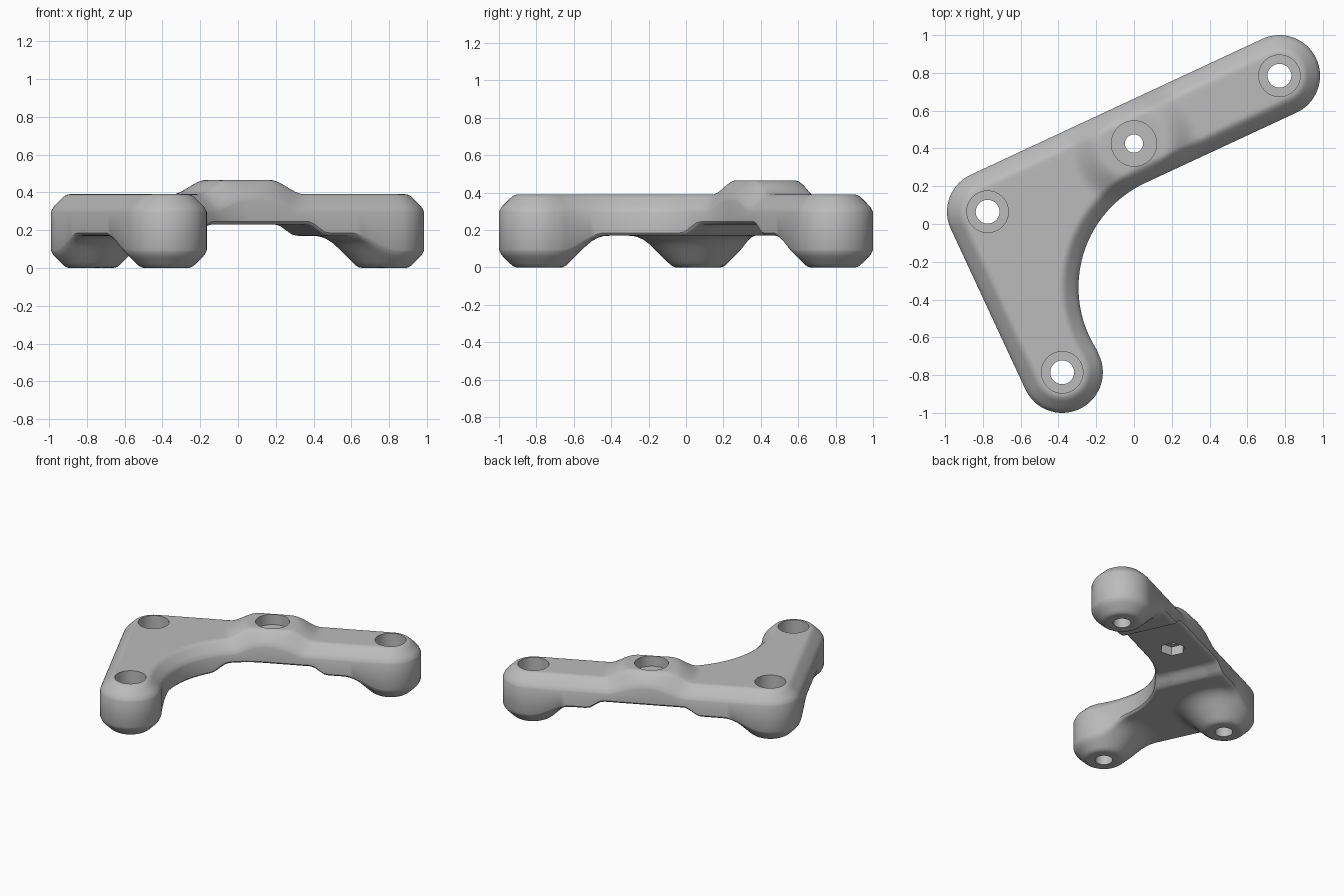
import bpy, bmesh, math
from mathutils import Vector, Matrix
from mathutils.geometry import delaunay_2d_cdt

cube = bpy.data.objects.get("Cube")
if cube:
    bpy.data.objects.remove(cube, do_unlink=True)

grey = bpy.data.materials.new("plain grey")
grey.use_nodes = True
grey.diffuse_color = (0.5, 0.5, 0.5, 1)
grey.node_tree.nodes["Principled BSDF"].inputs["Base Color"].default_value = grey.diffuse_color

# Three feet, the raised boss and the centre of the concave inner curve
FAR, CORNER, NEAR = Vector((0.77, 0.785)), Vector((-0.775, 0.065)), Vector((-0.38, -0.785))
FEET = (FAR, CORNER, NEAR)
BOSS, SWEEP = Vector((0, 0.426)), Vector((0.316, -0.336))
R_END, R_SWEEP = 0.215, 0.61
ALONG = (FAR - CORNER).normalized()
EDGE = 0.08


def smooth(lo, hi, v):
    t = min(max((v - lo) / (hi - lo), 0), 1)
    return t * t * (3 - 2 * t)


def soft_min(a, b, k):
    h = max(k - abs(a - b), 0) / k
    return min(a, b) - h * h * k / 4


def outline(d):
    """Plan outline moved inwards by d, counter-clockwise."""
    bar = math.atan2(ALONG.y, ALONG.x)
    side, quarter = bar + math.pi / 2, math.pi / 2
    to_sweep = SWEEP - NEAR
    meet = math.atan2(to_sweep.y, to_sweep.x) + 2 * math.pi
    arcs = ((FAR, R_END - d, side - math.pi, side, 32),
            (CORNER, R_END - d, side, side + quarter, 18),
            (NEAR, R_END - d, side + quarter, meet, 34),
            (SWEEP, R_SWEEP + d, meet - math.pi, side, 36))
    runs = [[c + r * Vector((math.cos(a + (b - a) * i / n), math.sin(a + (b - a) * i / n)))
             for i in range(n + 1)] for c, r, a, b, n in arcs]
    pts = []
    for i, run in enumerate(runs):
        pts += run
        if i != 2:  # straight sides; the sweep meets the near end directly
            nxt = runs[(i + 1) % 4][0]
            steps = 50 if i == 0 else 28
            pts += [run[-1].lerp(nxt, j / steps) for j in range(1, steps)]
        else:
            pts.pop()
    return pts


def inside(p, poly):
    hit = False
    for a, b in zip(poly, poly[1:] + poly[:1]):
        if (a.y > p.y) != (b.y > p.y) and p.x < a.x + (p.y - a.y) * (b.x - a.x) / (b.y - a.y):
            hit = not hit
    return hit


def edge_round(d):
    return 0.015 * max(1 - d / 0.02, 0) ** 2


def top_z(p, d):
    bump = 0.075 * (1 - smooth(0.17, 0.35, (p - BOSS).length))
    return 0.31 + bump + soft_min(d, EDGE, 0.02) - edge_round(d)


def bottom_z(p, d):
    s = (p - BOSS).dot(ALONG)
    z = 0.17 + 0.06 * smooth(-0.39, -0.27, s) * (1 - smooth(0.31, 0.43, s))
    for foot in FEET:
        cone = -soft_min(0, R_END - EDGE - (p - foot).length, 0.02)
        z = soft_min(z, cone, 0.06)
    return max(z, 0) + edge_round(d)


# Body: one plan triangulation lifted to a top and a bottom skin
points, depth, edges = [], [], []
for d in (0, 0.005, 0.012, 0.02, 0.04, 0.06, 0.07, 0.08, 0.09, 0.1):
    ring, first = outline(d), len(points)
    n = len(ring)
    points += ring
    depth += [d] * n
    edges += [(first + i, first + (i + 1) % n) for i in range(n)]
limit, step = outline(0.112), 0.02
for i in range(-50, 51):
    for j in range(-50, 51):
        p = Vector((i * step, j * step))
        if inside(p, limit):
            points.append(p)
            depth.append(0.2)
plan, _, tris, origin, _, _ = delaunay_2d_cdt(points, edges, [list(range(n))], 1, 1e-6)

bm = bmesh.new()
used = {i for t in tris for i in t}
top, low = {}, {}
for i in used:
    d = depth[origin[i][0]] if origin[i] else 0.2
    p = Vector(plan[i])
    top[i] = bm.verts.new((p.x, p.y, top_z(p, d)))
    low[i] = bm.verts.new((p.x, p.y, bottom_z(p, d)))
for t in tris:
    bm.faces.new([top[i] for i in t])
    bm.faces.new([low[i] for i in reversed(t)])
rim = [e for e in bm.edges if e.is_boundary]
lookup = {v: low[i] for i, v in top.items()}
for e in rim:
    a, b = e.verts
    if a in lookup and b in lookup:
        bm.faces.new((a, b, lookup[b], lookup[a]))
bmesh.ops.recalc_face_normals(bm, faces=bm.faces)


def add_object(name, mesh_bm):
    mesh = bpy.data.meshes.new(name)
    mesh_bm.to_mesh(mesh)
    mesh_bm.free()
    mesh.materials.append(grey)
    ob = bpy.data.objects.new(name, mesh)
    bpy.context.collection.objects.link(ob)
    return ob


body = add_object("bracket_body", bm)
bpy.context.view_layer.objects.active = body
body.select_set(True)


def drill(name, holes, sides=48):
    """Cut vertical holes given as (centre, radius, low z, high z)."""
    cb = bmesh.new()
    turn = Matrix.Rotation(math.atan2(ALONG.y, ALONG.x), 4, 'Z')
    for c, r, z0, z1 in holes:
        bmesh.ops.create_cone(cb, cap_ends=True, segments=sides, radius1=r, radius2=r, depth=z1 - z0,
                              matrix=Matrix.Translation((c.x, c.y, (z0 + z1) / 2)) @ turn)
    cutter = add_object(name, cb)
    cutter.hide_render = True
    mod = body.modifiers.new(name, 'BOOLEAN')
    mod.operation, mod.solver, mod.object = 'DIFFERENCE', 'EXACT', cutter
    bpy.ops.object.modifier_apply(modifier=mod.name)
    bpy.data.objects.remove(cutter, do_unlink=True)


# Screw head recesses, screw holes and the six-sided nut pocket
drill("head_recess", [(f, 0.11, 0.17, 0.6) for f in FEET] + [(BOSS, 0.12, 0.385, 0.6)])
drill("screw_hole", [(f, 0.063, -0.1, 0.3) for f in FEET] + [(BOSS, 0.048, 0.1, 0.5)])
drill("nut_pocket", [(BOSS, 0.09, 0.1, 0.3)], 6)

bpy.ops.object.shade_smooth_by_angle(angle=math.radians(32))
